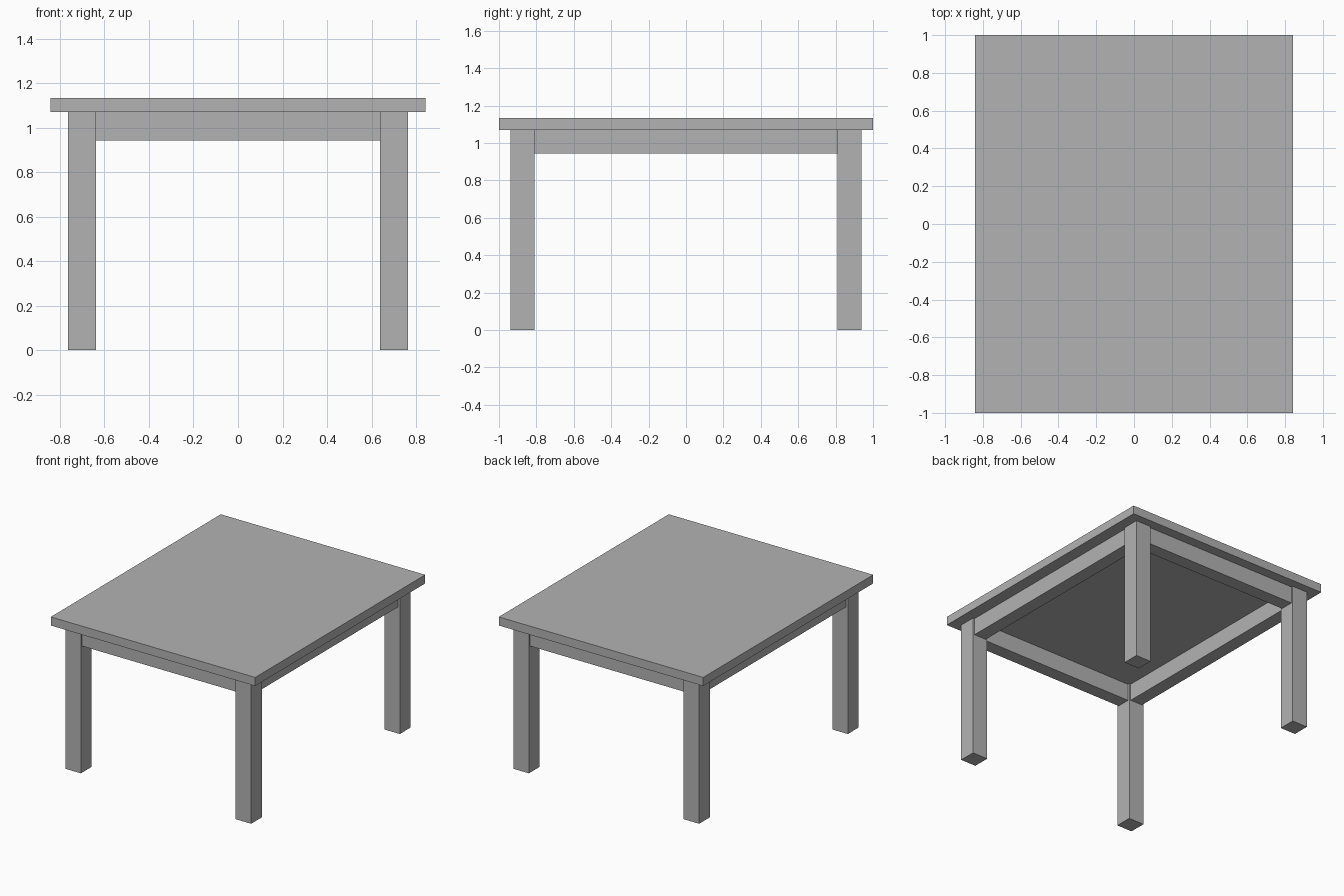
import bpy

if "Cube" in bpy.data.objects:
    bpy.data.objects.remove(bpy.data.objects["Cube"])

grey = bpy.data.materials.new("plain_grey")
grey.diffuse_color = (0.45, 0.45, 0.45, 1)
grey.use_nodes = True
grey.node_tree.nodes["Principled BSDF"].inputs["Base Color"].default_value = grey.diffuse_color


def box(name, x, y, z):
    """Add a box from (min, max) ranges along each axis."""
    lo, hi = zip(x, y, z)
    bpy.ops.mesh.primitive_cube_add(
        size=1, location=[(a + b) / 2 for a, b in zip(lo, hi)])
    ob = bpy.context.object
    ob.name = name
    ob.scale = [b - a for a, b in zip(lo, hi)]
    bpy.ops.object.transform_apply(location=False, rotation=False, scale=True)
    ob.data.materials.append(grey)
    return ob


def span(sign, inner, outer):
    return sorted((sign * inner, sign * outer))


TOP, UNDER, APRON = 1.134, 1.07, 0.943     # heights
LX, LY, LEG = 0.765, 0.938, 0.127          # outer leg corner, leg width
INSET = 0.013                              # apron set back from leg faces

# Table top
box("table_top", (-0.842, 0.842), (-1, 1), (UNDER, TOP))

# Legs
for sx, side in ((-1, "left"), (1, "right")):
    for sy, end in ((-1, "front"), (1, "back")):
        box(f"{end}_{side}_leg", span(sx, LX - LEG, LX),
            span(sy, LY - LEG, LY), (0, UNDER))

# Apron rails between the legs
for s, side, end in ((-1, "left", "front"), (1, "right", "back")):
    box(f"{side}_apron", span(s, LX - LEG + INSET, LX - INSET),
        (LEG - LY, LY - LEG), (APRON, UNDER))
    box(f"{end}_apron", (LEG - LX, LX - LEG),
        span(s, LY - LEG + INSET, LY - INSET), (APRON, UNDER))
